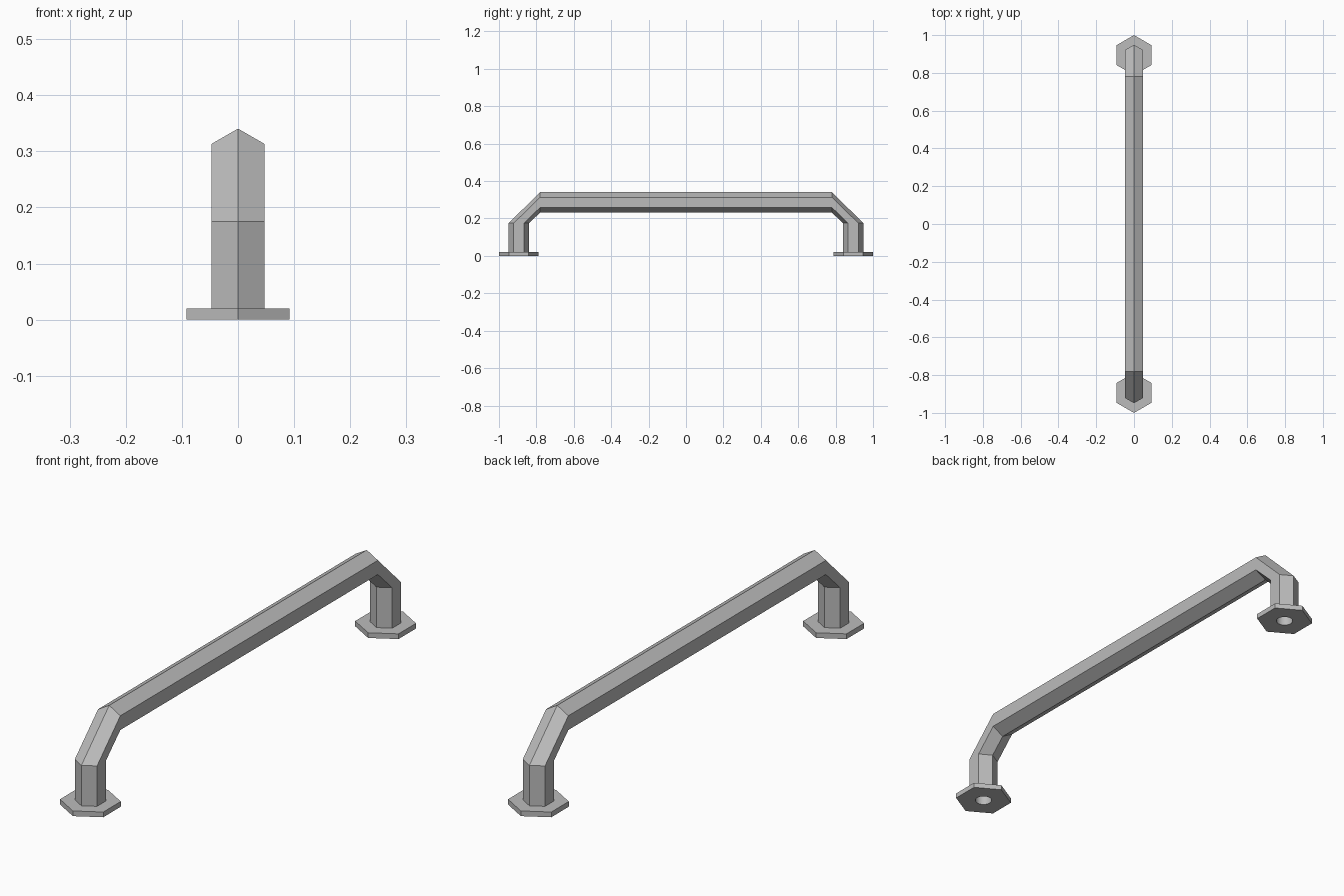
import bpy
import bmesh
from math import cos, sin, radians
from mathutils import Vector

cube = bpy.data.objects.get("Cube")
if cube:
    bpy.data.objects.remove(cube, do_unlink=True)

FOOT_Y = 0.894      # leg axis distance from the middle
BEND_Y = 0.78       # where the straight grip ends
GRIP_Z = 0.286      # grip axis height
LEG_TOP = 0.175
PLATE_T = 0.02
BAR_R = 0.0545
PLATE_R = 0.106
HOLE_R = 0.031
HOLE_DEPTH = 0.12

grey = bpy.data.materials.new("satin grey metal")
grey.use_nodes = True
color = (0.5, 0.5, 0.5, 1)
grey.diffuse_color = color
grey.node_tree.nodes["Principled BSDF"].inputs["Base Color"].default_value = color


def make_object(name, bm):
    bmesh.ops.recalc_face_normals(bm, faces=bm.faces)
    mesh = bpy.data.meshes.new(name)
    bm.to_mesh(mesh)
    bm.free()
    mesh.materials.append(grey)
    obj = bpy.data.objects.new(name, mesh)
    bpy.context.collection.objects.link(obj)
    return obj


def loft(name, sections, sides=6):
    """Skin polygon sections given as (centre, direction of first corner, radius)."""
    bm = bmesh.new()
    rings = []
    for centre, up, radius in sections:
        ring = []
        for i in range(sides):
            a = radians(360 * i / sides)
            offset = Vector(up) * cos(a) + Vector((1, 0, 0)) * sin(a)
            ring.append(bm.verts.new(Vector(centre) + offset * radius))
        rings.append(ring)
    for a, b in zip(rings, rings[1:]):
        for i in range(sides):
            j = (i + 1) % sides
            bm.faces.new((a[i], a[j], b[j], b[i]))
    bm.faces.new(rings[0])
    bm.faces.new(rings[-1])
    return make_object(name, bm)


def column(name, y, z0, z1, radius, sides=6):
    ends = [((0, y, z), (0, 1, 0), radius) for z in (z0, z1)]
    return loft(name, ends, sides)


# Hexagonal bar: leg, slanted bend, grip, slanted bend, leg
front, back, up = (0, -1, 0), (0, 1, 0), (0, 0, 1)
bar = loft("handle_bar", [
    ((0, -FOOT_Y, PLATE_T), front, BAR_R),
    ((0, -FOOT_Y, LEG_TOP), front, BAR_R),
    ((0, -BEND_Y, GRIP_Z), up, BAR_R),
    ((0, BEND_Y, GRIP_Z), up, BAR_R),
    ((0, FOOT_Y, LEG_TOP), back, BAR_R),
    ((0, FOOT_Y, PLATE_T), back, BAR_R),
])

# Hexagonal foot plates, with a round blind screw hole up into each leg
for label, side in (("front", -1), ("back", 1)):
    y = side * FOOT_Y
    plate = column(label + "_foot_plate", y, 0, PLATE_T, PLATE_R)
    drill = column(label + "_hole_cutter", y, -0.05, HOLE_DEPTH, HOLE_R, 32)
    drill.hide_render = True
    drill.hide_set(True)
    for target in (plate, bar):
        mod = target.modifiers.new(label + "_screw_hole", "BOOLEAN")
        mod.operation = "DIFFERENCE"
        mod.solver = "EXACT"
        mod.object = drill

# Crisp facets outside, smooth walls in the screw holes
for obj in [o for o in bpy.context.scene.objects if o.type == "MESH"]:
    wall = obj.name.endswith("hole_cutter")
    for poly in obj.data.polygons:
        poly.use_smooth = wall and len(poly.vertices) == 4
